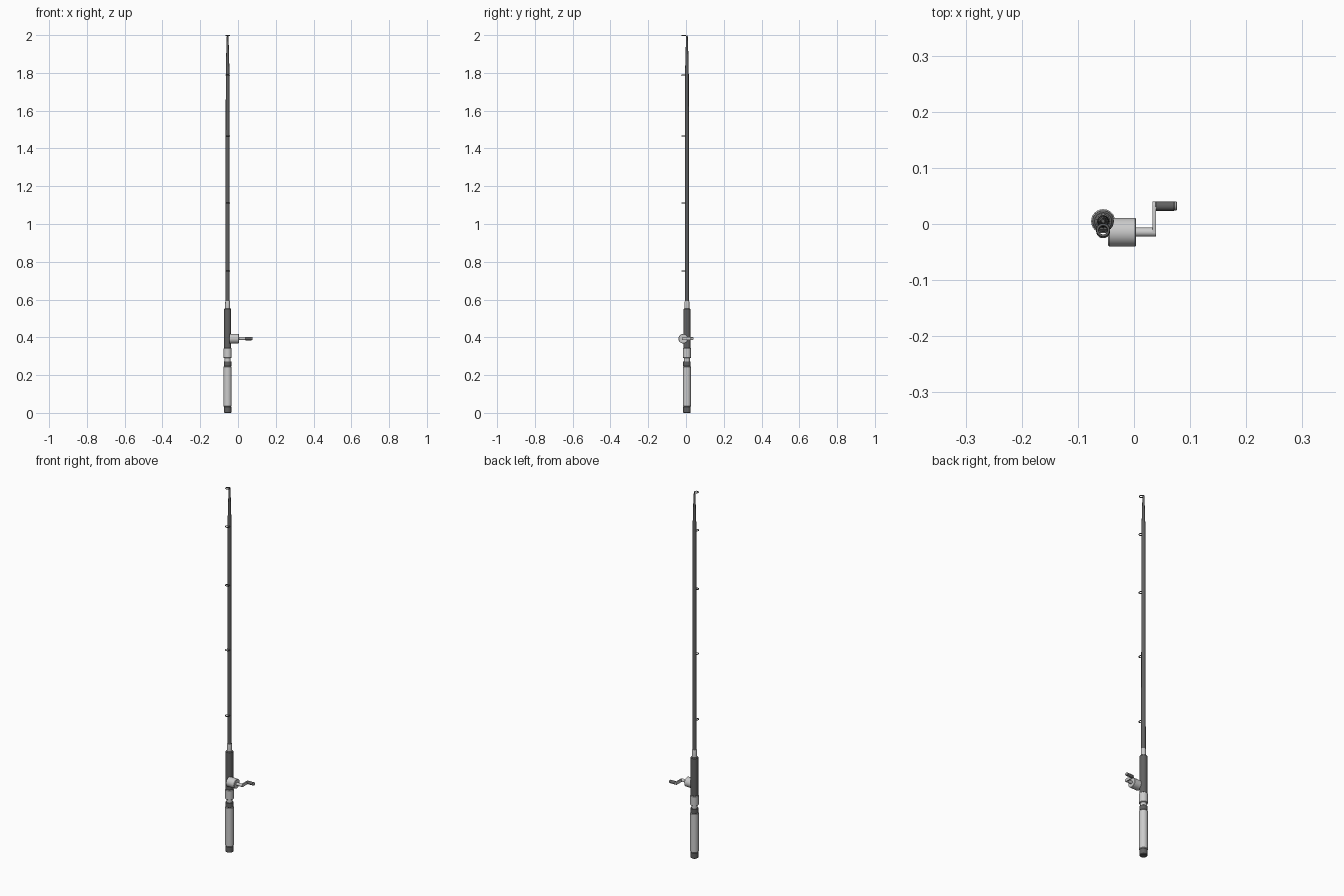
import bpy, bmesh, math
from mathutils import Matrix, Vector

if "Cube" in bpy.data.objects:
    bpy.data.objects.remove(bpy.data.objects["Cube"])

ROD_X, ROD_Y = -0.055, 0.005
REEL_Y, REEL_Z = -0.0145, 0.393
KNOB_Y = 0.032

dark = bpy.data.materials.new("dark_grey")
dark.diffuse_color = (0.12, 0.12, 0.12, 1)
dark.use_nodes = True
dark.node_tree.nodes["Principled BSDF"].inputs["Base Color"].default_value = dark.diffuse_color


def finish(obj, mat=None):
    bpy.context.collection.objects.link(obj)
    if mat:
        obj.data.materials.append(mat)
    bpy.ops.object.select_all(action='DESELECT')
    obj.select_set(True)
    bpy.context.view_layer.objects.active = obj
    bpy.ops.object.shade_smooth_by_angle(angle=math.radians(35))


def lathe(name, profile, mat=None, along_x=False, origin=(ROD_X, ROD_Y, 0), n=24):
    """Solid of revolution from (radius, distance) pairs, along z or x."""
    bm = bmesh.new()
    rings = [[bm.verts.new((r * math.cos(2 * math.pi * i / n),
                            r * math.sin(2 * math.pi * i / n), h)) for i in range(n)]
             for r, h in profile]
    for a, b in zip(rings, rings[1:]):
        for i in range(n):
            j = (i + 1) % n
            bm.faces.new((a[i], a[j], b[j], b[i]))
    bm.faces.new(rings[0][::-1])
    bm.faces.new(rings[-1])
    if along_x:
        bm.transform(Matrix.Rotation(math.pi / 2, 4, 'Y'))
    bm.transform(Matrix.Translation(Vector(origin)))
    me = bpy.data.meshes.new(name)
    bm.to_mesh(me)
    bm.free()
    finish(bpy.data.objects.new(name, me), mat)


def rod(r, z0, z1, b=0.002):
    """Bevelled cylinder profile."""
    return [(r - b, z0), (r, z0 + b), (r, z1 - b), (r - b, z1)]


def ring(name, y, z, major, minor):
    bpy.ops.mesh.primitive_torus_add(location=(ROD_X, y, z), major_radius=major,
                                     minor_radius=minor, major_segments=24, minor_segments=8)
    obj = bpy.context.object
    obj.name = name
    obj.data.materials.append(dark)
    bpy.ops.object.shade_smooth_by_angle(angle=math.radians(60))


# Handle
lathe("butt_cap", rod(0.0200, 0, 0.034, 0.003), dark)
lathe("rear_grip", rod(0.0215, 0.032, 0.248, 0.004))
lathe("grip_collar", rod(0.0200, 0.246, 0.273), dark)
lathe("seat_neck", rod(0.0155, 0.27, 0.30, 0.001))
lathe("reel_seat", rod(0.0215, 0.29, 0.343))
lathe("fore_grip", rod(0.0192, 0.34, 0.553, 0.004), dark)
lathe("ferrule", [(0.0128, 0.55), (0.0125, 0.588), (0.0112, 0.592)])

# Tapered blank
lathe("blank", [(0.0112, 0.59), (0.0102, 1.50), (0.0095, 1.82),
                (0.0065, 1.93), (0.0050, 1.99), (0.003, 1.998)], dark, n=16)

# Line guides and tip loop
for i, z in enumerate((0.751, 1.111, 1.466, 1.788)):
    ring(f"line_guide_{i + 1}", -0.0130, z, 0.0102, 0.0022)
ring("tip_guide", -0.0110, 1.9975, 0.0100, 0.0024)

# Reel body and crank axle
lathe("reel_body", rod(0.0255, -0.046, 0.004, 0.002), None, True, (0, REEL_Y, REEL_Z), 32)
lathe("crank_axle", rod(0.0080, 0.0, 0.039, 0.001), None, True, (0, REEL_Y, REEL_Z))

# Flat crank arm with rounded ends
bm = bmesh.new()
verts = []
for cy, start in ((KNOB_Y, -90), (REEL_Y, 90)):
    for k in range(9):
        a = math.radians(start + k * 22.5)
        verts.append(bm.verts.new((0.033, cy + 0.008 * math.cos(a), REEL_Z + 0.008 * math.sin(a))))
face = bm.faces.new(verts)
out = bmesh.ops.extrude_face_region(bm, geom=[face])
bmesh.ops.translate(bm, vec=(0.006, 0, 0),
                    verts=[v for v in out['geom'] if isinstance(v, bmesh.types.BMVert)])
bmesh.ops.recalc_face_normals(bm, faces=bm.faces)
me = bpy.data.meshes.new("crank_arm")
bm.to_mesh(me)
bm.free()
finish(bpy.data.objects.new("crank_arm", me))

# Crank knob with its end cap
lathe("crank_knob", rod(0.0085, 0.038, 0.072, 0.001), dark, True, (0, KNOB_Y, REEL_Z))
lathe("knob_cap", rod(0.0080, 0.071, 0.0765, 0.0015), None, True, (0, KNOB_Y, REEL_Z))
